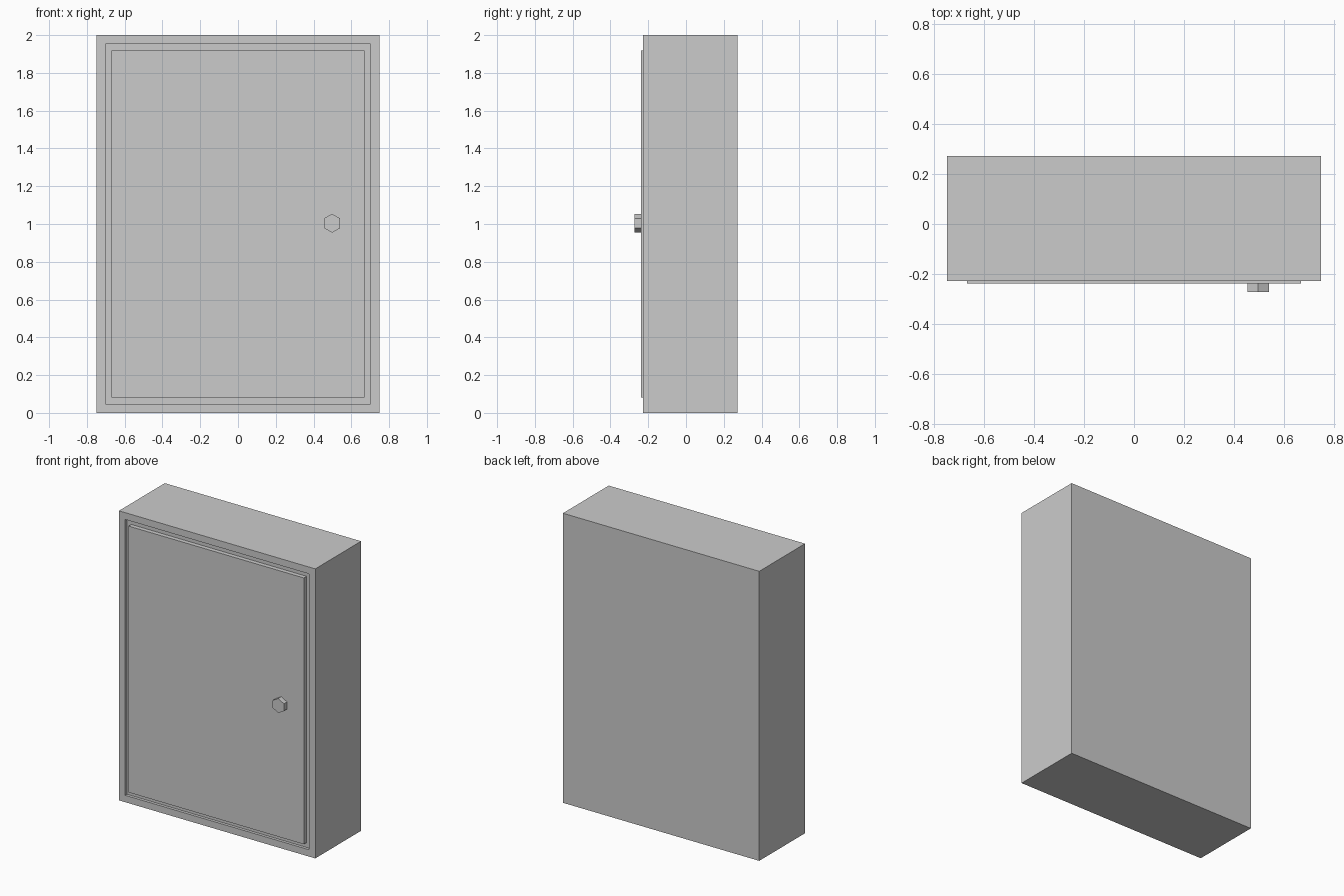
import bpy, bmesh, math
from mathutils import Matrix

if "Cube" in bpy.data.objects:
    bpy.data.objects.remove(bpy.data.objects["Cube"])

W, H = 1.5, 2.0
BACK, FRONT = 0.272, -0.228      # cabinet body depth range
DOOR, KNOB = -0.238, -0.272      # front planes of door and knob
FRAME, GAP, RECESS = 0.067, 0.0133, 0.02


def finish(name, bm):
    bmesh.ops.recalc_face_normals(bm, faces=bm.faces)
    mesh = bpy.data.meshes.new(name)
    bm.to_mesh(mesh)
    bm.free()
    obj = bpy.data.objects.new(name, mesh)
    bpy.context.collection.objects.link(obj)
    return obj


def box(width, height, y0, y1):
    bm = bmesh.new()
    m = Matrix.Translation((0, (y0 + y1) / 2, H / 2)) @ Matrix.Diagonal((width, y1 - y0, height, 1))
    bmesh.ops.create_cube(bm, size=1, matrix=m)
    return bm


# Cabinet body with a shallow framed recess in the front
bm = box(W, H, FRONT, BACK)
bm.normal_update()
front = min(bm.faces, key=lambda f: f.calc_center_median().y)
bmesh.ops.inset_region(bm, faces=[front], thickness=FRAME)
ext = bmesh.ops.extrude_discrete_faces(bm, faces=[front])
bmesh.ops.translate(bm, verts=ext["faces"][0].verts, vec=(0, RECESS, 0))
finish("cabinet_body", bm)

# Door panel, standing slightly proud of the frame
inset = 2 * (FRAME + GAP)
finish("door", box(W - inset, H - inset, DOOR, FRONT + RECESS))

# Hexagonal knob with points up and down
bm = bmesh.new()
place = (Matrix.Translation((0.498, (DOOR + KNOB) / 2, 1.004))
         @ Matrix.Rotation(math.pi / 2, 4, 'X'))
bmesh.ops.create_cone(bm, cap_ends=True, segments=6, radius1=0.05, radius2=0.05,
                      depth=DOOR - KNOB, matrix=place)
finish("door_knob", bm)
